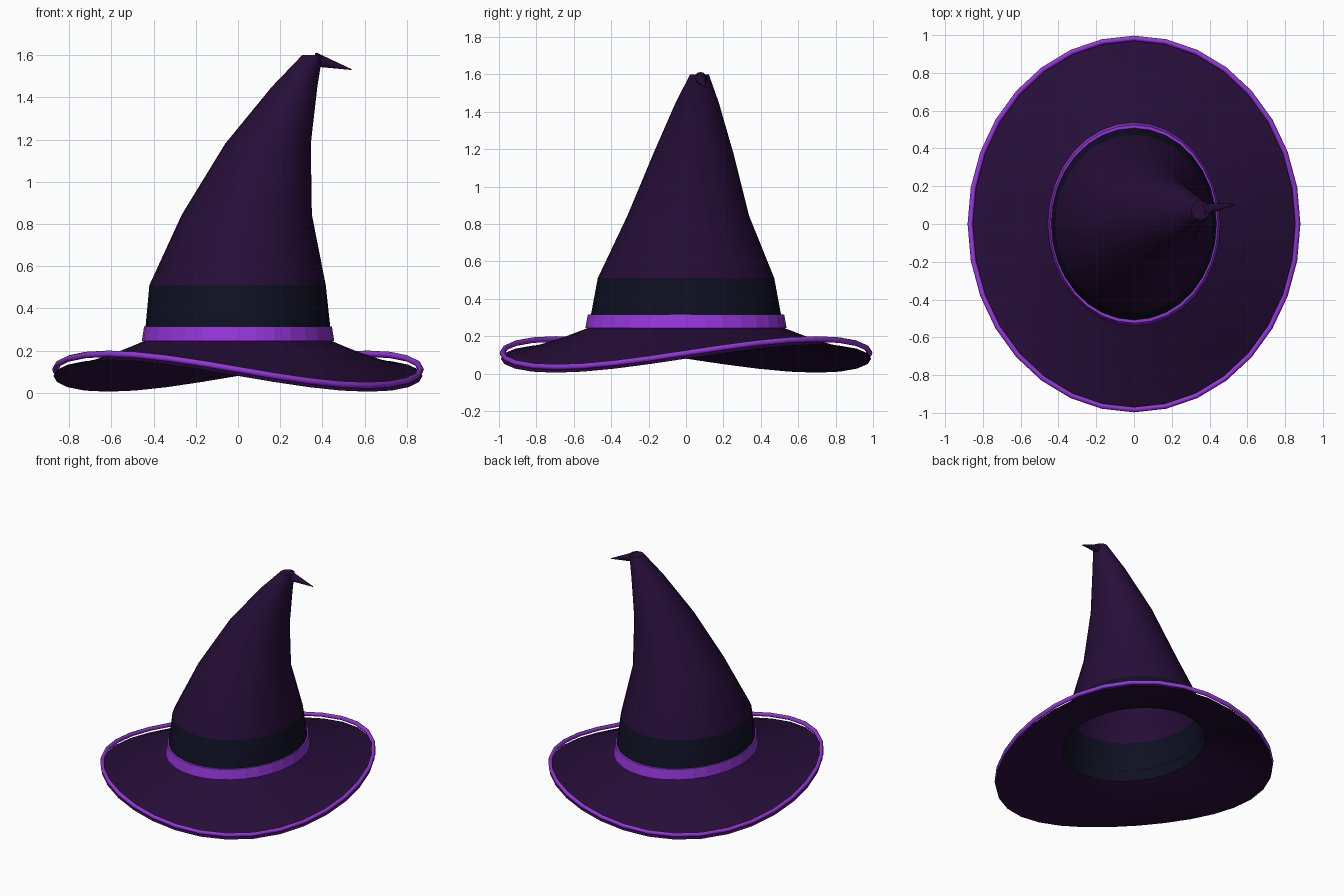
import bpy, bmesh, math
from mathutils import Vector

if "Cube" in bpy.data.objects:
    bpy.data.objects.remove(bpy.data.objects["Cube"])

SIDES = 32


def material(name, rgb):
    m = bpy.data.materials.new(name)
    m.diffuse_color = (*rgb, 1)
    m.use_nodes = True
    m.node_tree.nodes["Principled BSDF"].inputs["Base Color"].default_value = m.diffuse_color
    return m


cloth = material("dark plum cloth", (0.0195, 0.0043, 0.040))
navy = material("midnight navy", (0.0045, 0.005, 0.0155))
violet = material("bright violet", (0.30, 0.036, 0.70))


def ellipse(cx, cy, z, rx, ry, n=SIDES):
    return [Vector((cx + rx * math.cos(2 * math.pi * i / n),
                    cy + ry * math.sin(2 * math.pi * i / n), z)) for i in range(n)]


def loft(name, rings, mats, smooth=True, cap=False, closed=False, rule=None):
    """Skin a stack of equal-sized rings with quads."""
    bm = bmesh.new()
    loops = [[bm.verts.new(p) for p in ring] for ring in rings]
    pairs = list(zip(loops, loops[1:]))
    if closed:
        pairs.append((loops[-1], loops[0]))
    for level, (a, b) in enumerate(pairs):
        n = len(a)
        for i in range(n):
            j = (i + 1) % n
            f = bm.faces.new((a[i], a[j], b[j], b[i]))
            f.smooth = smooth
            if rule:
                f.material_index = rule(level)
    if cap:
        bm.faces.new(loops[-1])
    mesh = bpy.data.meshes.new(name)
    bm.to_mesh(mesh)
    bm.free()
    for m in mats:
        mesh.materials.append(m)
    obj = bpy.data.objects.new(name, mesh)
    bpy.context.collection.objects.link(obj)
    return obj


# Crown: leaning stack of ellipses, lowest level is the navy ribbon
crown_rings = [(0, 0, 0.24, 0.445, 0.522),
               (-0.002, 0, 0.51, 0.418, 0.472),
               (0.042, 0.012, 0.845, 0.308, 0.325),
               (0.142, 0.04, 1.18, 0.203, 0.213),
               (0.268, 0.06, 1.45, 0.108, 0.115),
               (0.352, 0.072, 1.60, 0.048, 0.050)]
loft("crown", [ellipse(*r) for r in crown_rings], [cloth, navy],
     cap=True, rule=lambda level: 1 if level == 0 else 0)


# Brim: flares outward and twists up and down twice around the edge
def wave(i):
    return 0.075 * math.sin(4 * math.pi * i / SIDES)


brim_rings = []
for step in range(7):
    t = step / 6
    ring = ellipse(0, 0, 0.08 + 0.165 * (1 - t) ** 1.1,
                   0.445 + 0.43 * t, 0.522 + 0.468 * t)
    for i, p in enumerate(ring):
        p.z += wave(i) * t ** 1.5
    brim_rings.append(ring)
loft("brim", brim_rings, [cloth])

# Edge trim: slim tube riding just above the brim edge
trim_rings = []
for k in range(8):
    a = 2 * math.pi * k / 8
    dr, dz = 0.014 * math.cos(a), 0.015 * math.sin(a)
    ring = ellipse(0, 0, 0.11 + dz, 0.867 + dr, 0.983 + dr)
    for i, p in enumerate(ring):
        p.z += wave(i)
    trim_rings.append(ring)
loft("brim_trim", trim_rings, [violet], closed=True)

# Violet band around the foot of the crown
band_rings = [(0, 0, 0.245, 0.456, 0.538), (0, 0, 0.315, 0.445, 0.525),
              (0, 0, 0.315, 0.436, 0.507)]
loft("hat_band", [ellipse(*r) for r in band_rings], [violet], smooth=False)

# Drooping tip: small cone bent sideways from the top
base, apex = Vector((0.362, 0.076, 1.580)), Vector((0.538, 0.105, 1.532))
axis = (apex - base).normalized()
side = axis.cross(Vector((0, 0, 1))).normalized()
up = side.cross(axis)


def tip_ring(centre, r):
    return [centre + r * (side * math.cos(a) + up * math.sin(a))
            for a in (2 * math.pi * i / 12 for i in range(12))]


loft("bent_tip", [tip_ring(base, 0.034), tip_ring(apex, 0.002)], [cloth], cap=True)

# Consistent outward normals
for obj in bpy.context.collection.objects:
    bm = bmesh.new()
    bm.from_mesh(obj.data)
    bmesh.ops.recalc_face_normals(bm, faces=bm.faces)
    if obj.name == "brim":
        bm.normal_update()
        if sum(f.normal.z for f in bm.faces) < 0:
            bmesh.ops.reverse_faces(bm, faces=bm.faces)
    bm.to_mesh(obj.data)
    bm.free()
